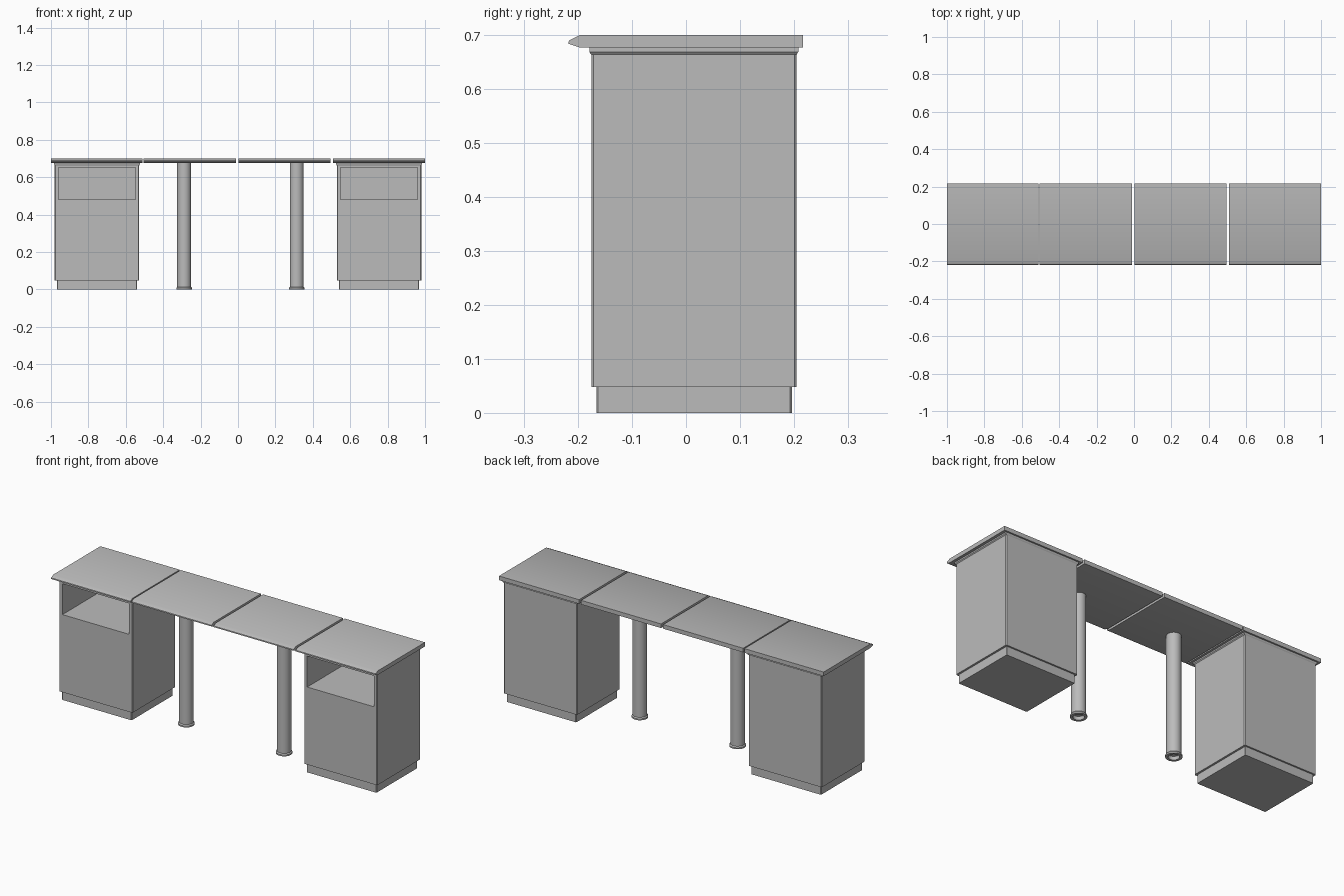
import bpy
import bmesh
import math

cube = bpy.data.objects.get("Cube")
if cube:
    bpy.data.objects.remove(cube, do_unlink=True)

grey = bpy.data.materials.new("plain grey")
grey.use_nodes = True
COLOUR = (0.5, 0.5, 0.5, 1)
grey.diffuse_color = COLOUR
grey.node_tree.nodes["Principled BSDF"].inputs["Base Color"].default_value = COLOUR


def finish(name, bm, smooth=False):
    """Turn a bmesh into a named grey object."""
    bmesh.ops.recalc_face_normals(bm, faces=bm.faces)
    mesh = bpy.data.meshes.new(name)
    bm.to_mesh(mesh)
    bm.free()
    mesh.materials.append(grey)
    obj = bpy.data.objects.new(name, mesh)
    bpy.context.collection.objects.link(obj)
    if smooth:
        bpy.ops.object.select_all(action="DESELECT")
        bpy.context.view_layer.objects.active = obj
        obj.select_set(True)
        bpy.ops.object.shade_smooth_by_angle(angle=math.radians(35))
    return obj


def box(bm, x, y, z):
    """Add a box spanning the given ranges."""
    verts = bmesh.ops.create_cube(bm, size=1)["verts"]
    for v in verts:
        v.co = [lo + (c + 0.5) * (hi - lo) for c, (lo, hi) in zip(v.co, (x, y, z))]
    return verts


def extrude_x(bm, outline, x0, x1):
    """Extrude a (y, z) outline along x."""
    face = bm.faces.new([bm.verts.new((x0, y, z)) for y, z in outline])
    out = bmesh.ops.extrude_face_region(bm, geom=[face])["geom"]
    bmesh.ops.translate(bm, vec=(x1 - x0, 0, 0),
                        verts=[g for g in out if isinstance(g, bmesh.types.BMVert)])


def bevel_upright(bm, width):
    """Chamfer the outer upright corners of a box."""
    edges = [e for e in bm.edges if abs(e.verts[0].co.z - e.verts[1].co.z) > 0.01]
    bmesh.ops.bevel(bm, geom=edges, offset=width, segments=1, affect="EDGES")


# Worktop sections with a pointed front nose
NOSE = [(0.217, 0.677), (0.217, 0.70), (-0.197, 0.70),
        (-0.217, 0.690), (-0.218, 0.684), (-0.197, 0.677)]
SECTIONS = {"worktop_right": (-1, -0.511), "worktop_inner_right": (-0.504, -0.011),
            "worktop_inner_left": (0.002, 0.494), "worktop_left": (0.507, 1)}
for name, (x0, x1) in SECTIONS.items():
    bm = bmesh.new()
    extrude_x(bm, NOSE, x0, x1)
    finish(name, bm, True)

FRONT, BACK = -0.175, 0.205


def cabinet(side, cx):
    half = 0.226
    # Body with an open drawer compartment in its front
    bm = bmesh.new()
    box(bm, (cx - half, cx + half), (FRONT, BACK), (0.048, 0.667))
    bevel_upright(bm, 0.004)
    body = finish("cabinet_body_" + side, bm)
    bm = bmesh.new()
    box(bm, (cx - 0.205, cx + 0.205), (FRONT - 0.1, BACK - 0.02), (0.48, 0.652))
    cutter = finish("compartment_cutter_" + side, bm)
    cutter.hide_render = True
    cutter.hide_set(True)
    cut = body.modifiers.new("compartment", "BOOLEAN")
    cut.operation = "DIFFERENCE"
    cut.solver = "EXACT"
    cut.object = cutter
    # Apply the cut so that the cutter can be dropped
    graph = bpy.context.evaluated_depsgraph_get()
    result = bpy.data.meshes.new_from_object(body.evaluated_get(graph))
    body.modifiers.clear()
    body.data = result
    bpy.data.objects.remove(cutter, do_unlink=True)
    # Recessed plinth
    bm = bmesh.new()
    box(bm, (cx - half + 0.011, cx + half - 0.011), (FRONT + 0.009, BACK - 0.009), (0, 0.048))
    bevel_upright(bm, 0.003)
    finish("plinth_" + side, bm)
    # Thin moulding under the worktop, tapering at its lower edge
    bm = bmesh.new()
    verts = box(bm, (cx - half - 0.004, cx + half + 0.004),
                (FRONT - 0.004, BACK + 0.003), (0.664, 0.669))
    for v in verts:
        if v.co.z < 0.666:
            v.co.x += 0.004 if v.co.x < cx else -0.004
            v.co.y += 0.003 if v.co.y < 0 else -0.003
    box(bm, (cx - half - 0.004, cx + half + 0.004), (FRONT - 0.004, BACK + 0.003), (0.669, 0.677))
    finish("moulding_" + side, bm)


cabinet("right", -0.754)
cabinet("left", 0.754)


# Tubular legs with a flared, hollow foot
LEG = [(0.037, 0.677), (0.037, 0.014), (0.042, 0.008), (0.042, 0),
       (0.028, 0), (0.028, 0.02), (0, 0.02)]
for side, x in (("right", -0.288), ("left", 0.314)):
    bm = bmesh.new()
    verts = [bm.verts.new((r, 0, z)) for r, z in LEG]
    edges = [bm.edges.new(pair) for pair in zip(verts, verts[1:])]
    bmesh.ops.spin(bm, geom=verts + edges, cent=(0, 0, 0), axis=(0, 0, 1),
                   angle=math.tau, steps=32)
    bmesh.ops.remove_doubles(bm, verts=bm.verts, dist=0.0001)
    bmesh.ops.translate(bm, verts=bm.verts, vec=(x, -0.043, 0))
    finish("leg_" + side, bm, True)
